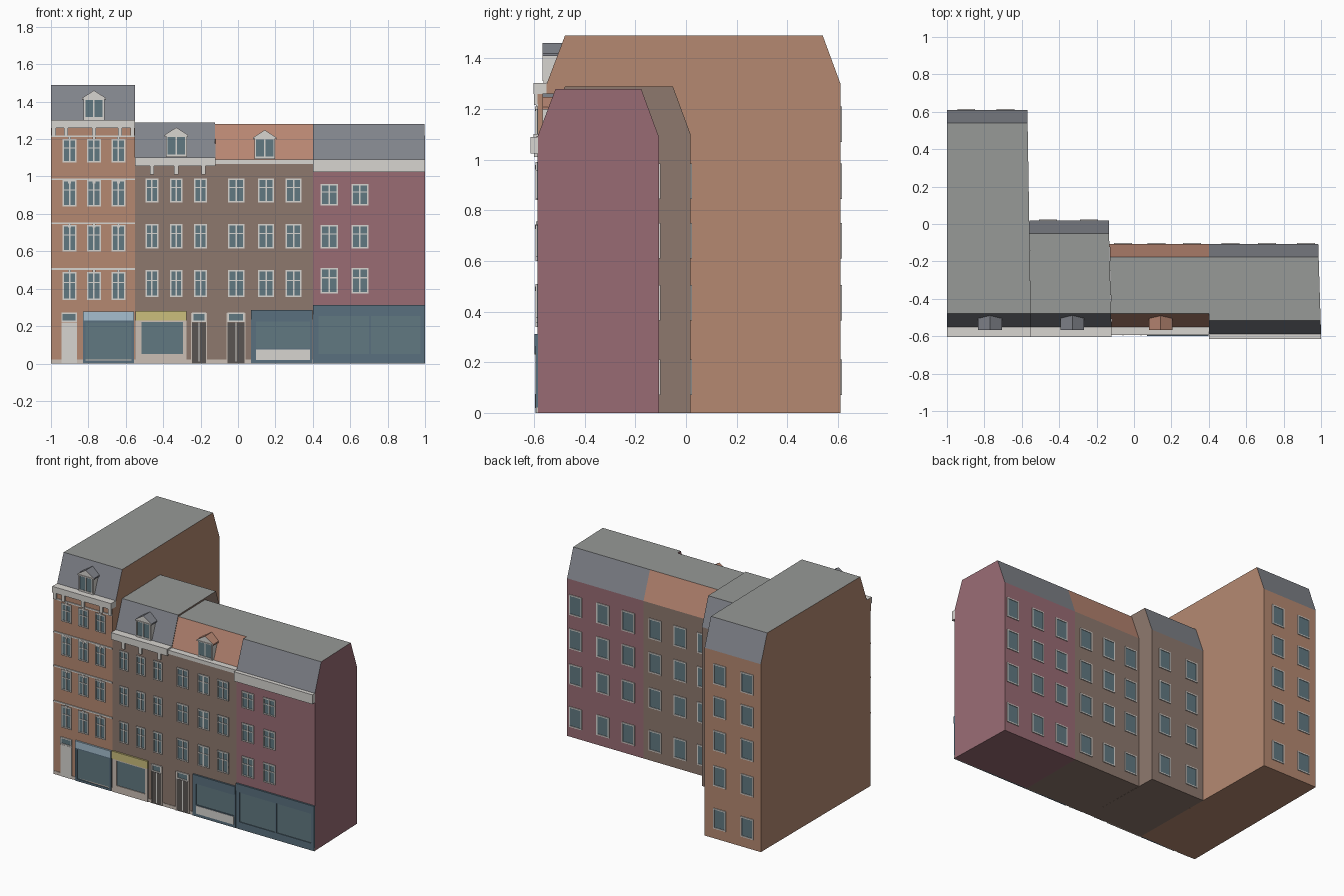
import bpy, bmesh

if "Cube" in bpy.data.objects:
    bpy.data.objects.remove(bpy.data.objects["Cube"])

def material(name, *rgb):
    m = bpy.data.materials.new(name)
    m.diffuse_color = (*rgb, 1)
    m.use_nodes = True
    m.node_tree.nodes["Principled BSDF"].inputs["Base Color"].default_value = m.diffuse_color
    return m

ORANGE = material("orange_brick", .46, .25, .165)
BROWN = material("brown_brick", .27, .19, .155)
PINK = material("red_brick", .32, .15, .175)
SLATE = material("slate", .22, .23, .26)
TILE = material("clay_tile", .48, .24, .17)
FLAT = material("flat_roof", .31, .32, .31)
WHITE = material("white_paint", .68, .66, .63)
GLASS = material("glass", .12, .19, .22)
BLUE = material("light_blue", .38, .52, .62)
YELLOW = material("yellow", .6, .52, .2)
NAVY = material("slate_blue", .10, .16, .21)
DARK = material("dark_door", .1, .09, .085)
BEIGE = material("beige", .6, .52, .46)

F = -0.587          # front wall plane
parts = {}          # part name -> (material, boxes)

def box(name, mat, x0, x1, y0, y1, z0, z1):
    parts.setdefault(name, (mat, []))[1].append((x0, x1, y0, y1, z0, z1))

def front(name, mat, x0, x1, z0, z1, out):
    """Slab standing out from the front wall."""
    box(name, mat, x0, x1, F - out, F + .002, z0, z1)

def mesh_object(name, bm, mats):
    bmesh.ops.recalc_face_normals(bm, faces=bm.faces)
    me = bpy.data.meshes.new(name)
    bm.to_mesh(me)
    bm.free()
    for m in mats:
        me.materials.append(m)
    bpy.context.collection.objects.link(bpy.data.objects.new(name, me))

def extrude_profile(name, loops, mats, indices, cap=0):
    """Bridge two matching outlines; indices give the material of each side."""
    bm = bmesh.new()
    a, b = [[bm.verts.new(p) for p in l] for l in loops]
    n = len(a)
    for i in range(n):
        j = (i + 1) % n
        bm.faces.new((a[i], a[j], b[j], b[i])).material_index = indices[i]
    for l in (a, b):
        bm.faces.new(l).material_index = cap
    mesh_object(name, bm, mats)

def building(name, xl, xr, back, h, top, wall, roof, ledge=True):
    """xl / xr are (front, back) x positions of the side walls."""
    s = -.55 if ledge else F
    prof = [(F, 0), (F, h), (s, h), (s + .072, top), (back - .07, top), (back, h), (back, 0)]
    idx = [0, 0, 1, 2, 1, 0, 0]
    if not ledge:
        prof.pop(2)
        idx.pop(1)
    at = lambda e, y: e[0] + (e[1] - e[0]) * (y - F) / (back - F)
    loops = [[(at(e, y), y, z) for y, z in prof] for e in (xl, xr)]
    # sides run parallel to the gable, split into wall band and roof by the outline
    extrude_profile(name, loops, (wall, roof, FLAT), idx)

building("tall_house", (-1, -1), (-.55, -.57), .61, 1.30, 1.49, ORANGE, SLATE)
building("second_house", (-.55, -.56), (-.12, -.135), .018, 1.10, 1.29, BROWN, SLATE)
building("third_house", (-.12, -.13), (.40, .40), -.107, 1.09, 1.28, BROWN, TILE)
building("corner_house", (.40, .40), (1, .985), -.107, 1.09, 1.28, PINK, SLATE, False)

# sash windows with frame, mullion and transom
def frame(name, xc, w, z0, z1, y0, y1, t=.008, bars=True):
    x0, x1 = xc - w / 2, xc + w / 2
    for a in (x0, x1 - t):
        box(name, WHITE, a, a + t, y0, y1, z0, z1)
    for c in (z0, z1 - t):
        box(name, WHITE, x0 + t, x1 - t, y0, y1, c, c + t)
    if bars:
        zt = z0 + (z1 - z0) * .62
        box(name, WHITE, xc - .004, xc + .004, y0, y1, z0 + t, z1 - t)
        box(name, WHITE, x0 + t, x1 - t, y0 + .001, y1, zt - .003, zt + .003)

def front_windows(xs, w, rows):
    for z0, z1 in rows:
        for x in xs:
            front("front_window_glass", GLASS, x - w / 2, x + w / 2, z0, z1, .002)
            frame("front_window_frames", x, w, z0, z1, F - .007, F)

mid = [(.355, .50), (.615, .745), (.86, .99)]
front_windows((-.90, -.77, -.64), .075, [(.34, .49), (.60, .74), (.84, .98), (1.075, 1.20)])
front_windows((-.46, -.33, -.20), .068, mid)
front_windows((-.01, .15, .297), .087, mid)
front_windows((.488, .652), .092, [(.375, .51), (.615, .74), (.845, .96)])

# rear windows
def back_windows(xs, y, rows):
    for z0 in rows:
        for x in xs:
            box("rear_window_glass", GLASS, x - .045, x + .045, y, y + .002, z0, z0 + .13)
            frame("rear_window_frames", x, .096, z0 - .005, z0 + .135, y, y + .006, bars=False)

back_windows((-.897, -.686), .61, (.075, .37, .615, .85, 1.075))
back_windows((-.46, -.24), .018, (.075, .37, .615, .85))
back_windows((-.06, .12, .31, .515, .71, .92), -.107, (.075, .37, .615, .85))

# cornices, brackets, string courses and keystones
box("cornices", WHITE, -1, -.55, -.603, -.55, 1.26, 1.302)
box("cornices", WHITE, -.55, -.12, -.603, -.55, 1.055, 1.102)
box("cornices", WHITE, -.12, .40, -.593, -.55, 1.066, 1.092)
box("cornices", WHITE, .40, 1, -.615, F + .002, 1.025, 1.09)
for xs, z in (((-.985, -.92, -.77, -.63, -.565), 1.26), ((-.46, -.33, -.185), 1.055)):
    for x in xs:
        front("cornice_brackets", WHITE, x - .011, x + .011, z - .045, z, .013)
for z in (.50, .745, .98, 1.21):
    front("string_courses", WHITE, -1, -.55, z, z + .01, .006)
    for x in (-.90, -.77, -.64):
        front("keystones", WHITE, x - .008, x + .008, z - .018, z, .009)

# plinth
front("plinth", BEIGE, -1, 1, 0, .022, .003)

# front doors with transom lights
def door(x0, x1, mat, name, double):
    front(name, mat, x0, x1, .0, .22, .005)
    front("door_transom_glass", GLASS, x0, x1, .225, .27, .003)
    frame("door_transom_frames", (x0 + x1) / 2, x1 - x0, .222, .272, F - .007, F, bars=False)
    if double:
        c = (x0 + x1) / 2
        front("door_centre_strips", WHITE, c - .003, c + .003, .01, .22, .007)
        for s in (x0 - .006, x1):
            front("door_jambs", BEIGE, s, s + .006, 0, .27, .008)

door(-.945, -.86, WHITE, "white_door", False)
door(-.245, -.172, DARK, "double_doors", True)
door(-.055, .035, DARK, "double_doors", True)

# shopfronts: surround, glass, fascia
def shop(name, x0, x1, surround, fascia, g, zf, zt):
    gx0, gx1, gz0, gz1 = g
    front(name + "_glass", GLASS, gx0, gx1, gz0, gz1, .003)
    for a, b in ((x0, gx0), (gx1, x1)):
        front(name + "_surround", surround, a, b, 0, zf, .008)
    for c, d in ((.0, gz0), (gz1, zf)):
        front(name + "_surround", surround, gx0, gx1, c, d, .008)
    front(name + "_fascia", fascia, x0, x1, zf, zt, .012)

shop("blue_shop", -.83, -.555, NAVY, BLUE, (-.815, -.57, .015, .22), .23, .278)
shop("yellow_shop", -.548, -.275, BEIGE, YELLOW, (-.515, -.295, .05, .222), .23, .282)
shop("small_shop", .07, .398, NAVY, NAVY, (.095, .385, .08, .225), .235, .287)
shop("large_shop", .402, 1, NAVY, NAVY, (.43, .975, .05, .253), .262, .312)
front("small_shop_panel", WHITE, .095, .385, .02, .075, .010)
front("large_shop_mullion", NAVY, .70, .712, .05, .253, .007)

# dormers: gabled box, roof slabs, window
def dormer(x, z0, eave, peak, roof):
    w, y0, y1 = .056, -.562, -.49
    out = [(-w, z0), (w, z0), (w, eave), (0, peak - .008), (-w, eave)]
    extrude_profile("dormer_body", [[(x + a, y, z) for a, z in out] for y in (y0, y1)], (WHITE,), [0] * 5)
    v = w + .007
    out = [(-v, eave - .01), (0, peak - .012), (v, eave - .01), (v, eave), (0, peak), (-v, eave)]
    extrude_profile("dormer_roof", [[(x + a, y, z) for a, z in out] for y in (y0 - .005, y1)],
                    (WHITE, roof), [0, 0, 1, 1, 1, 1])
    box("dormer_glass", GLASS, x - .048, x + .048, y0 - .002, y0, z0 + .012, eave - .008)
    frame("dormer_window_frames", x, .104, z0 + .008, eave - .004, y0 - .005, y0, .006, False)
    box("dormer_window_frames", WHITE, x - .004, x + .004, y0 - .004, y0, z0 + .012, eave - .008)

dormer(-.77, 1.303, 1.42, 1.46, SLATE)
dormer(-.33, 1.103, 1.222, 1.262, SLATE)
dormer(.143, 1.093, 1.208, 1.248, TILE)

# build every collected box part
for name, (mat, boxes) in parts.items():
    bm = bmesh.new()
    for x0, x1, y0, y1, z0, z1 in boxes:
        for v in bmesh.ops.create_cube(bm, size=1)["verts"]:
            v.co = (x0 if v.co.x < 0 else x1, y0 if v.co.y < 0 else y1, z0 if v.co.z < 0 else z1)
    mesh_object(name, bm, (mat,))
